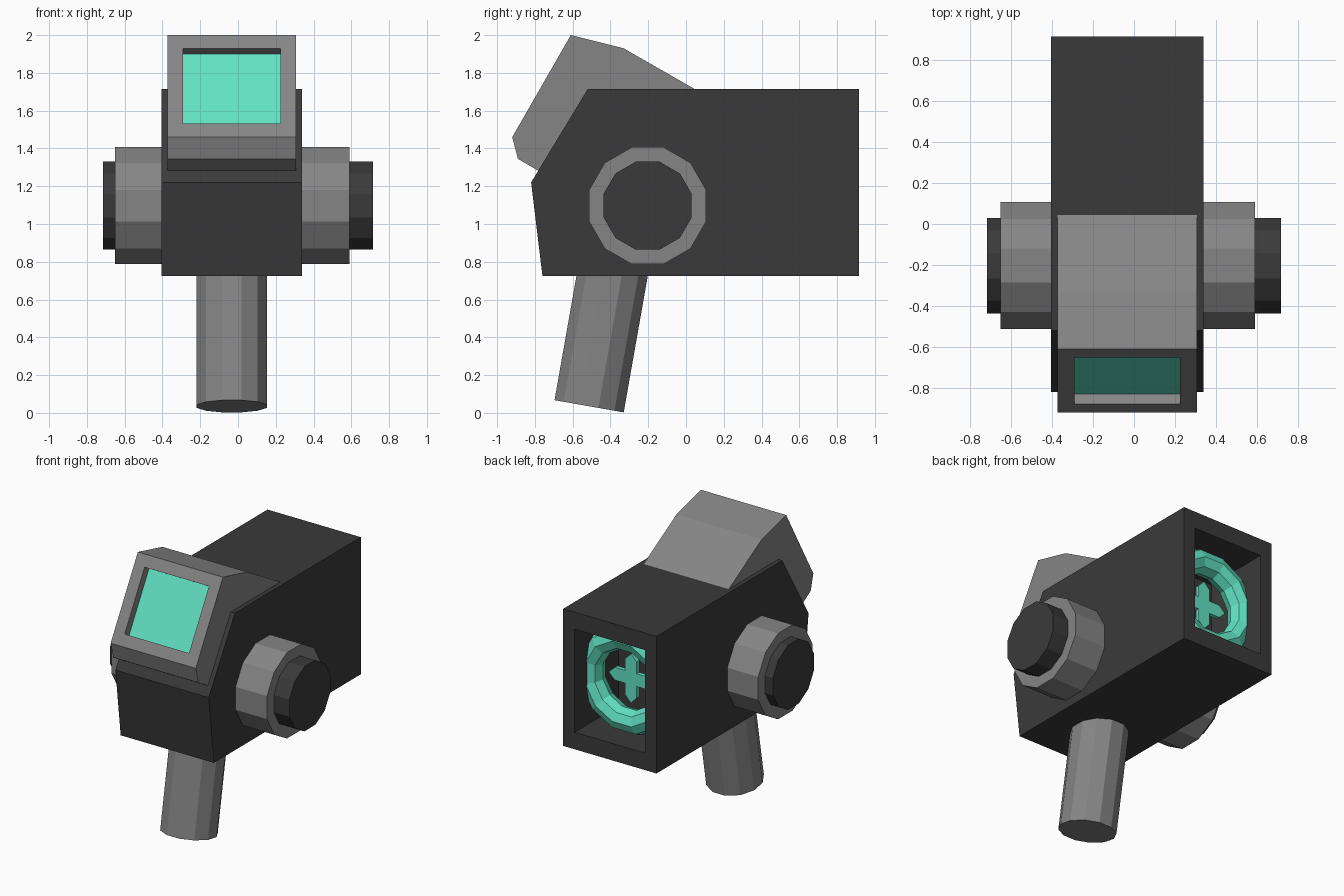
import bpy, bmesh, math
from mathutils import Matrix, Vector

if "Cube" in bpy.data.objects:
    bpy.data.objects.remove(bpy.data.objects["Cube"])

CX = -0.0325   # symmetry plane of the body
BACK = 0.915   # y of the rear face


def material(name, rgb):
    m = bpy.data.materials.new(name)
    m.diffuse_color = (*rgb, 1)
    m.use_nodes = True
    m.node_tree.nodes["Principled BSDF"].inputs["Base Color"].default_value = m.diffuse_color
    return m


dark = material("dark_grey", (0.042, 0.042, 0.042))
grey = material("mid_grey", (0.235, 0.235, 0.235))
green = material("mint_green", (0.12, 0.76, 0.54))


def finish(name, bm, *mats):
    bmesh.ops.recalc_face_normals(bm, faces=bm.faces[:])
    me = bpy.data.meshes.new(name)
    bm.to_mesh(me)
    bm.free()
    for m in mats:
        me.materials.append(m)
    ob = bpy.data.objects.new(name, me)
    bpy.context.collection.objects.link(ob)
    return ob


def prism(points, axis_point, offset):
    """Extrude a 2D profile; axis_point maps each pair to 3D."""
    bm = bmesh.new()
    base = bm.faces.new([bm.verts.new(axis_point(a, b)) for a, b in points])
    top = bmesh.ops.extrude_face_region(bm, geom=[base])["geom"]
    bmesh.ops.translate(bm, vec=offset,
                        verts=[v for v in top if isinstance(v, bmesh.types.BMVert)])
    bmesh.ops.recalc_face_normals(bm, faces=bm.faces[:])
    return bm


def side_prism(points, x0, x1):
    return prism(points, lambda y, z: (x0, y, z), (x1 - x0, 0, 0))


def face_towards(bm, direction):
    return max(bm.faces, key=lambda f: f.normal.dot(Vector(direction)))


def inset(bm, face, thickness=0.0, depth=0.0):
    bmesh.ops.inset_individual(bm, faces=[face], thickness=thickness,
                               depth=depth, use_even_offset=True)
    bm.normal_update()


def cylinder(name, start, end, apothem, mat):
    """12-sided cylinder with flats facing the main axes."""
    start, end = Vector(start), Vector(end)
    d = end - start
    rot = d.to_track_quat('Z', 'Y').to_matrix().to_4x4()
    mat4 = Matrix.Translation((start + end) / 2) @ rot @ Matrix.Rotation(math.radians(15), 4, 'Z')
    r = apothem / math.cos(math.pi / 12)
    bm = bmesh.new()
    bmesh.ops.create_cone(bm, cap_ends=True, segments=12, radius1=r, radius2=r,
                          depth=d.length, matrix=mat4)
    return finish(name, bm, mat)


# Main housing with a deep rectangular recess in the rear
bm = side_prism([(-0.82, 1.22), (-0.52, 1.715), (BACK, 1.715),
                 (BACK, 0.725), (-0.76, 0.725)], -0.405, 0.34)
rear = face_towards(bm, (0, 1, 0))
inset(bm, rear, thickness=0.092)
for v in rear.verts:
    v.co.z = 1.592 if v.co.z > 1.2 else 0.848
inset(bm, rear, depth=-0.5)
finish("housing", bm, dark)

# Tilted display hood with a sunken screen
bm = side_prism([(-0.61, 2.0), (-0.33, 1.93), (0.08, 1.695), (-0.3, 1.0),
                 (-0.89, 1.345), (-0.92, 1.46)], -0.373, 0.307)
screen = face_towards(bm, (0, -0.867, 0.498))
inset(bm, screen, thickness=0.083)
inset(bm, screen, depth=-0.058)
screen.material_index = 1
finish("display_hood", bm, grey, green)

# Side drums, end caps and tilted handle
cylinder("side_drum", (-0.652, -0.203, 1.097), (0.591, -0.203, 1.097), 0.31, grey)
cylinder("drum_cap", (-0.716, -0.203, 1.097), (0.716, -0.203, 1.097), 0.233, dark)
cylinder("handle", (CX, -0.513, 0.035), (CX, -0.363, 0.885), 0.186, grey)

# Glowing ring in the recess, trimmed where it meets the side walls
bm = bmesh.new()
minor, major = 0.085, 0.30
turn = Matrix.Translation((CX, BACK - 0.22, 1.22)) @ Matrix.Rotation(math.radians(15), 4, 'Y')
N, M = 12, 8
rings = []
for i in range(N):
    a = 2 * math.pi * i / N
    row = []
    for j in range(M):
        b = 2 * math.pi * j / M
        r = major + minor * math.cos(b)
        row.append(bm.verts.new(turn @ Vector((r * math.cos(a), minor * math.sin(b), r * math.sin(a)))))
    rings.append(row)
for i in range(N):
    for j in range(M):
        k, l = (i + 1) % N, (j + 1) % M
        bm.faces.new((rings[i][j], rings[k][j], rings[k][l], rings[i][l]))
for s in (-1, 1):
    bmesh.ops.bisect_plane(bm, geom=bm.verts[:] + bm.edges[:] + bm.faces[:],
                           plane_co=(CX + s * 0.285, 0, 0), plane_no=(s, 0, 0),
                           clear_outer=True)
finish("lens_ring", bm, green)

# Cross marker with pointed arms, floating in the ring
w, shoulder, tip = 0.046, 0.13, 0.178
arm = [(w, w), (shoulder, w), (tip, 0), (shoulder, -w)]
pts = []
for q in range(4):
    c, s = round(math.cos(-q * math.pi / 2)), round(math.sin(-q * math.pi / 2))
    pts += [(a * c - b * s, a * s + b * c) for a, b in arm]
bm = prism(pts, lambda a, b: (CX + a, BACK - 0.24, 1.22 + b), (0, -0.03, 0))
finish("cross_marker", bm, green)
